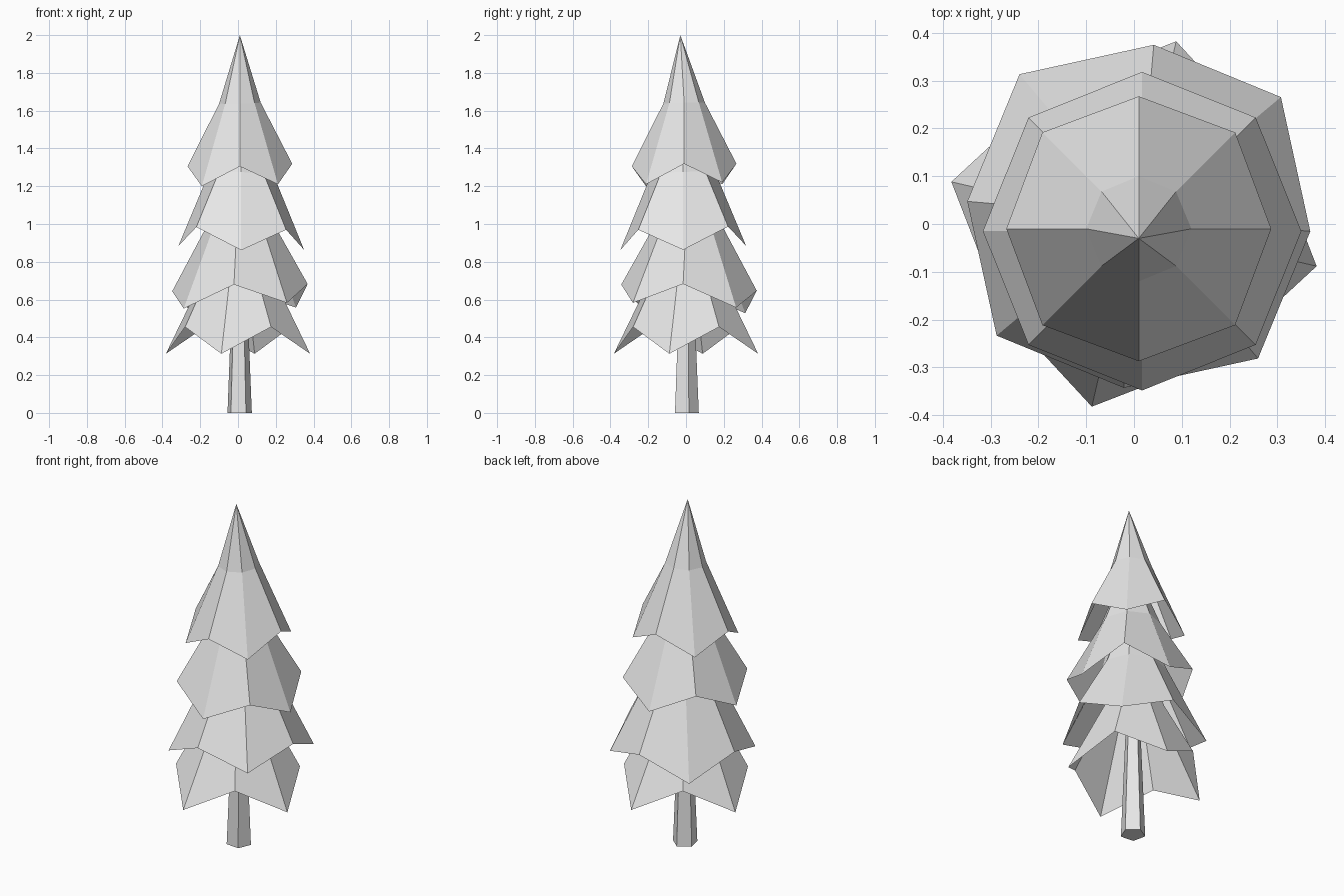
import bpy
import bmesh
from math import cos, sin, radians

cube = bpy.data.objects.get("Cube")
if cube:
    bpy.data.objects.remove(cube, do_unlink=True)

grey = bpy.data.materials.new("light_grey")
grey.use_nodes = True
colour = (0.8, 0.8, 0.8, 1)
grey.diffuse_color = colour
grey.node_tree.nodes["Principled BSDF"].inputs["Base Color"].default_value = colour


def finish(name, bm):
    mesh = bpy.data.meshes.new(name)
    bm.to_mesh(mesh)
    bm.free()
    mesh.materials.append(grey)
    bpy.context.collection.objects.link(bpy.data.objects.new(name, mesh))


def bridge(bm, lower, upper):
    """Join two rings of equal length with outward-facing quads."""
    n = len(lower)
    for i in range(n):
        j = (i + 1) % n
        bm.faces.new((lower[i], lower[j], upper[j], upper[i]))


def branch_tier(name, centre, turn, even, odd, mid, apex, tilt=(0, 0)):
    """Open eight-sided skirt with a zigzag rim; even, odd and mid are (radius, z)."""
    bm = bmesh.new()
    cx, cy = centre

    def point(i, radius, z):
        a = radians(turn + 45 * i)
        x, y = radius * cos(a), radius * sin(a)
        return bm.verts.new((cx + x, cy + y, z + tilt[0] * x + tilt[1] * y))

    rim = [point(i, *(odd if i % 2 else even)) for i in range(8)]
    waist = [point(i, *mid) for i in range(8)]
    tip = bm.verts.new(apex)
    bridge(bm, rim, waist)
    for i in range(8):
        bm.faces.new((waist[i], waist[(i + 1) % 8], tip))
    finish(name, bm)


# Branch tiers, top to bottom
branch_tier("top_branches", (0.01, -0.01), 0, (0.277, 1.312), (0.285, 1.21),
            (0.11, 1.64), (0.01, -0.03, 2.0), (0.025, 0.025))
branch_tier("upper_branches", (0.017, -0.015), 0, (0.333, 0.873), (0.336, 0.985),
            (0.165, 1.28), (0.01, -0.02, 1.7), (-0.03, 0.035))
branch_tier("middle_branches", (0.01, 0.016), -5, (0.36, 0.663), (0.388, 0.555),
            (0.175, 1.0), (0.01, 0, 1.45), (0.05, -0.05))
branch_tier("bottom_branches", (0, 0), -13, (0.392, 0.313), (0.33, 0.455),
            (0.17, 0.76), (0, 0, 1.2))

# Tapered five-sided trunk
bm = bmesh.new()
rings = []
for radius, z in ((0.068, 0), (0.035, 0.8)):
    angles = [radians(13 + 72 * i) for i in range(5)]
    rings.append([bm.verts.new((0.007 + radius * cos(a), radius * sin(a), z)) for a in angles])
bridge(bm, *rings)
bm.faces.new(rings[0][::-1])
bm.faces.new(rings[1])
finish("trunk", bm)
